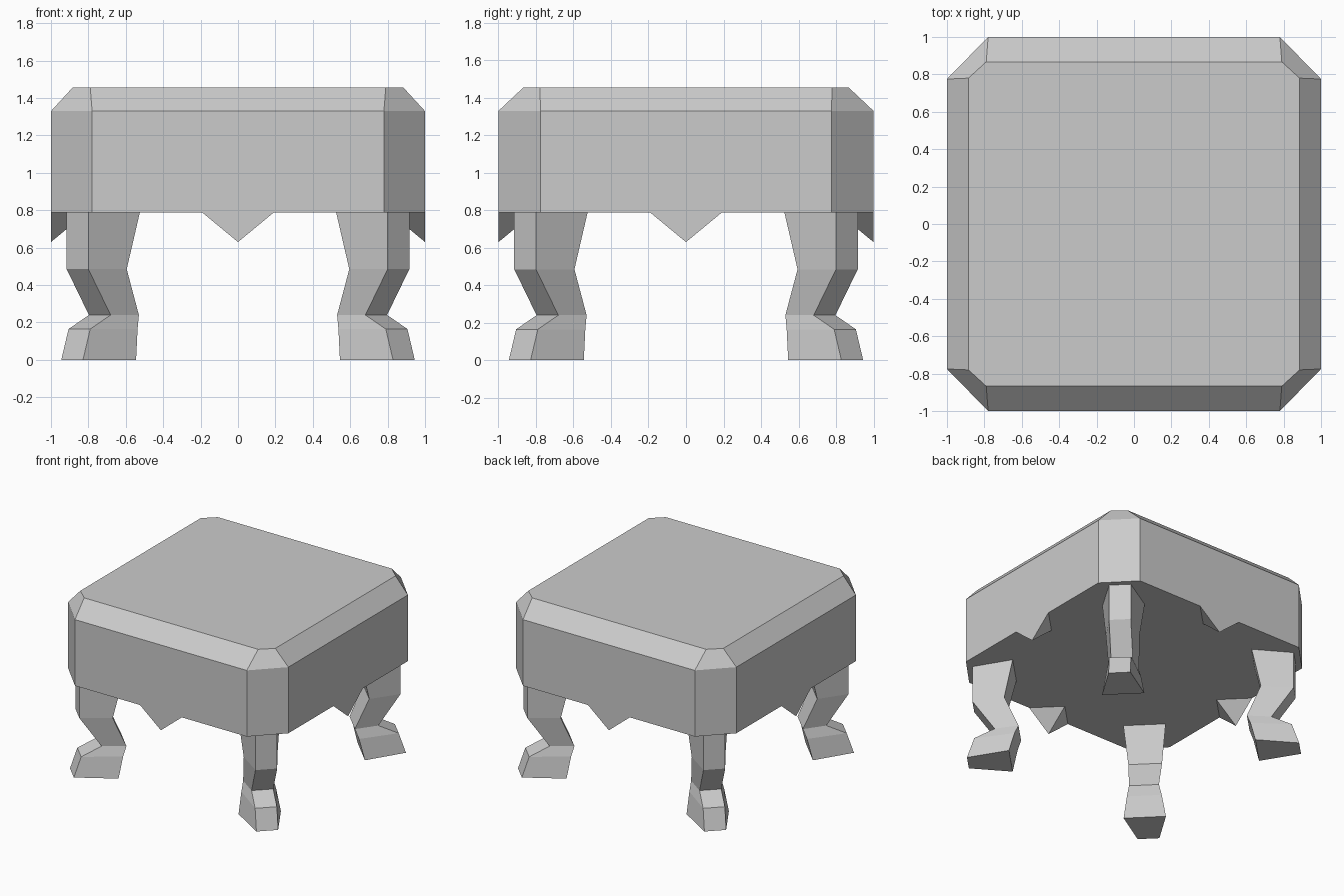
import bpy, bmesh

if "Cube" in bpy.data.objects:
    bpy.data.objects.remove(bpy.data.objects["Cube"])


def make_object(name, bm):
    bmesh.ops.recalc_face_normals(bm, faces=bm.faces)
    mesh = bpy.data.meshes.new(name)
    bm.to_mesh(mesh)
    bm.free()
    obj = bpy.data.objects.new(name, mesh)
    bpy.context.collection.objects.link(obj)
    return obj


def loft(name, rings):
    """Skin a stack of equal-length rings and cap both ends."""
    bm = bmesh.new()
    loops = [[bm.verts.new(p) for p in ring] for ring in rings]
    n = len(loops[0])
    for a, b in zip(loops, loops[1:]):
        for i in range(n):
            j = (i + 1) % n
            bm.faces.new((a[i], a[j], b[j], b[i]))
    bm.faces.new(loops[0])
    bm.faces.new(loops[-1])
    return make_object(name, bm)


def octagon(x, y, cx, cy, z):
    """Rectangle with cut corners; cx, cy are where the cuts begin."""
    return [(cx, -y, z), (x, -cy, z), (x, cy, z), (cx, y, z),
            (-cx, y, z), (-x, cy, z), (-x, -cy, z), (-cx, -y, z)]


# Cushioned seat with bevelled rim
SEAT_Z = 0.787
loft("seat", [octagon(1, 1, 0.78, 0.775, SEAT_Z),
              octagon(1, 1, 0.78, 0.775, 1.33),
              octagon(0.885, 0.867, 0.79, 0.78, 1.455)])

# Leg sections: height, outer centre, inner centre, inner half width
OUTER_HALF = 0.058
SECTIONS = [(0.0, 0.887, 0.658, 0.113),
            (0.165, 0.848, 0.63, 0.093),
            (0.24, 0.739, 0.61, 0.08),
            (0.485, 0.858, 0.685, 0.09),
            (SEAT_Z, 0.858, 0.638, 0.113)]

# Four bent legs, pointing out along the diagonals
for side, sx in (("left", -1), ("right", 1)):
    for end, sy in (("front", -1), ("back", 1)):
        rings = []
        for z, o, c, h in SECTIONS:
            w = OUTER_HALF
            rings.append([(sx * x, sy * y, z) for x, y in
                          ((o + w, o - w), (o - w, o + w), (c - h, c + h), (c + h, c - h))])
        loft(f"{end}_{side}_leg", rings)

# Pointed drop ornament under the middle of each side
for name, ux, uy in (("front", 0, -1), ("right", 1, 0), ("back", 0, 1), ("left", -1, 0)):
    bm = bmesh.new()
    pts = [(-0.19, 1, SEAT_Z), (0.19, 1, SEAT_Z), (0, 1, 0.63), (0, 0.81, SEAT_Z)]
    v = [bm.verts.new((ux * d + uy * t, uy * d - ux * t, z)) for t, d, z in pts]
    for f in ((0, 1, 2), (0, 2, 3), (1, 2, 3), (0, 1, 3)):
        bm.faces.new([v[i] for i in f])
    make_object(f"{name}_drop_ornament", bm)
